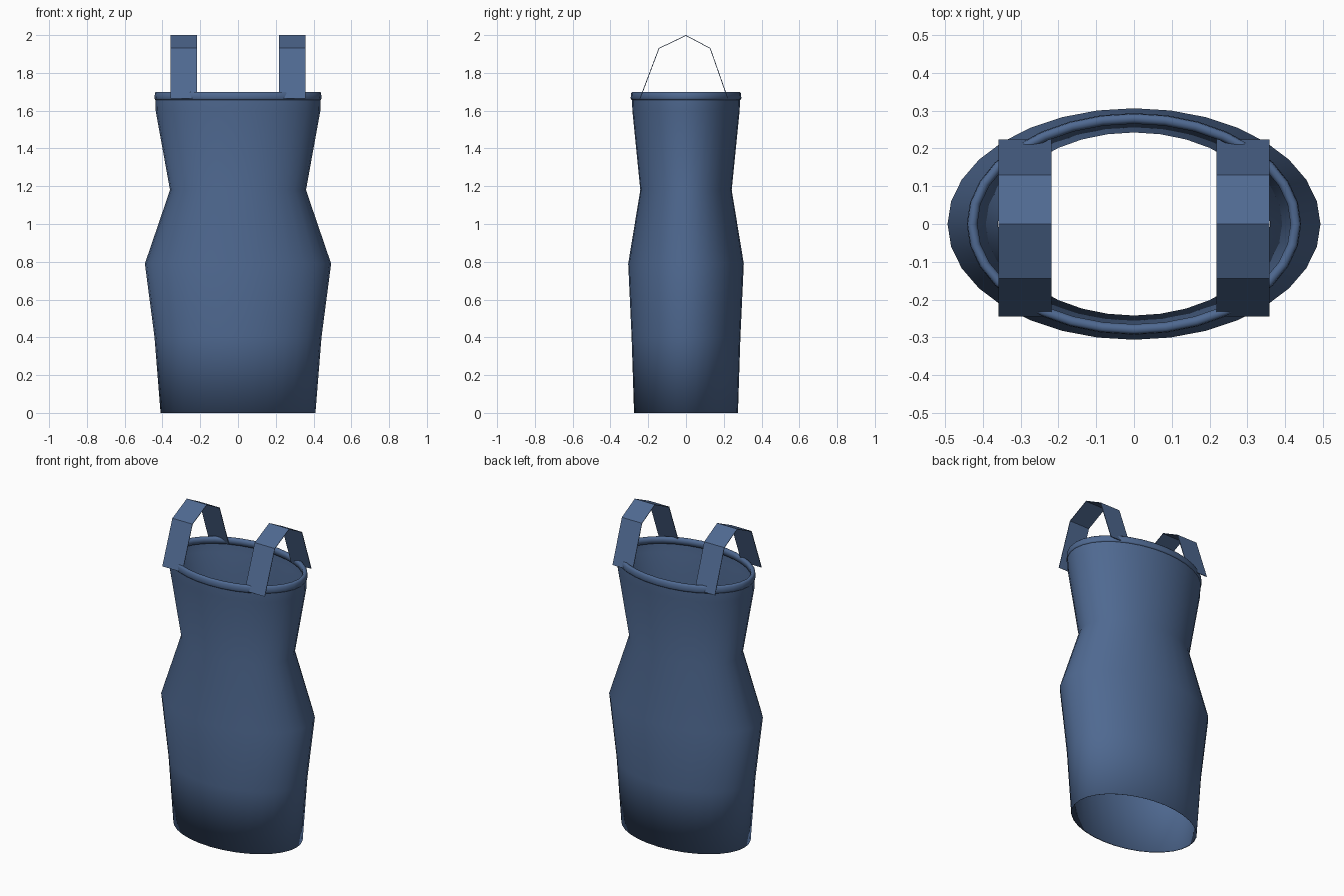
import bpy
import bmesh
from math import cos, sin, tau

cube = bpy.data.objects.get("Cube")
if cube:
    bpy.data.objects.remove(cube, do_unlink=True)

SEGMENTS = 32

fabric = bpy.data.materials.new("denim_blue")
fabric.use_nodes = True
colour = (0.078, 0.141, 0.283, 1)
fabric.diffuse_color = colour
shader = next(n for n in fabric.node_tree.nodes if n.type == 'BSDF_PRINCIPLED')
shader.inputs["Base Color"].default_value = colour


def finish(name, bm):
    mesh = bpy.data.meshes.new(name)
    bm.to_mesh(mesh)
    bm.free()
    mesh.materials.append(fabric)
    obj = bpy.data.objects.new(name, mesh)
    bpy.context.collection.objects.link(obj)
    return obj


def oval_loft(name, rings, closed=False):
    """Loft (half width, half depth, height) ovals, listed bottom to top."""
    bm = bmesh.new()
    loops = [[bm.verts.new((rx * cos(tau * i / SEGMENTS), ry * sin(tau * i / SEGMENTS), z))
              for i in range(SEGMENTS)] for rx, ry, z in rings]
    pairs = list(zip(loops, loops[1:]))
    if closed:
        pairs.append((loops[-1], loops[0]))
    for low, high in pairs:
        for i in range(SEGMENTS):
            j = (i + 1) % SEGMENTS
            bm.faces.new((low[i], low[j], high[j], high[i]))
    for face in bm.faces:
        face.smooth = True
    return finish(name, bm)


# Dress body: open tube with a narrow turned-in hem
oval_loft("dress_body", [
    (0.406, 0.271, 0.0), (0.41, 0.275, 0.0), (0.442, 0.288, 0.40),
    (0.493, 0.306, 0.79), (0.36, 0.242, 1.18),
    (0.436, 0.284, 1.60), (0.438, 0.286, 1.66)])

# Rolled band around the neckline, as offsets from its centre oval
band = [(0.012, 1.657), (0.016, 1.665), (0.014, 1.693), (0.008, 1.70),
        (-0.004, 1.70), (-0.012, 1.69), (-0.012, 1.662)]
oval_loft("neckline_band", [(0.426 + d, 0.277 + d, z) for d, z in band], closed=True)

# Shoulder straps: flat faceted ribbons arched front to back
strap_path = [(-0.243, 1.665), (-0.143, 1.93), (0, 1.998), (0.128, 1.93), (0.221, 1.665)]
for side, sign in (("left", 1), ("right", -1)):
    bm = bmesh.new()
    rows = [[bm.verts.new((sign * x, y, z)) for x in (0.218, 0.358)] for y, z in strap_path]
    for a, b in zip(rows, rows[1:]):
        bm.faces.new((a[0], a[1], b[1], b[0]))
    bmesh.ops.recalc_face_normals(bm, faces=bm.faces)
    if sum(f.normal.z for f in bm.faces) < 0:
        bmesh.ops.reverse_faces(bm, faces=bm.faces)
    strap = finish(side + "_strap", bm)
    thick = strap.modifiers.new("cloth_thickness", 'SOLIDIFY')
    thick.thickness = 0.004
    thick.offset = 0
